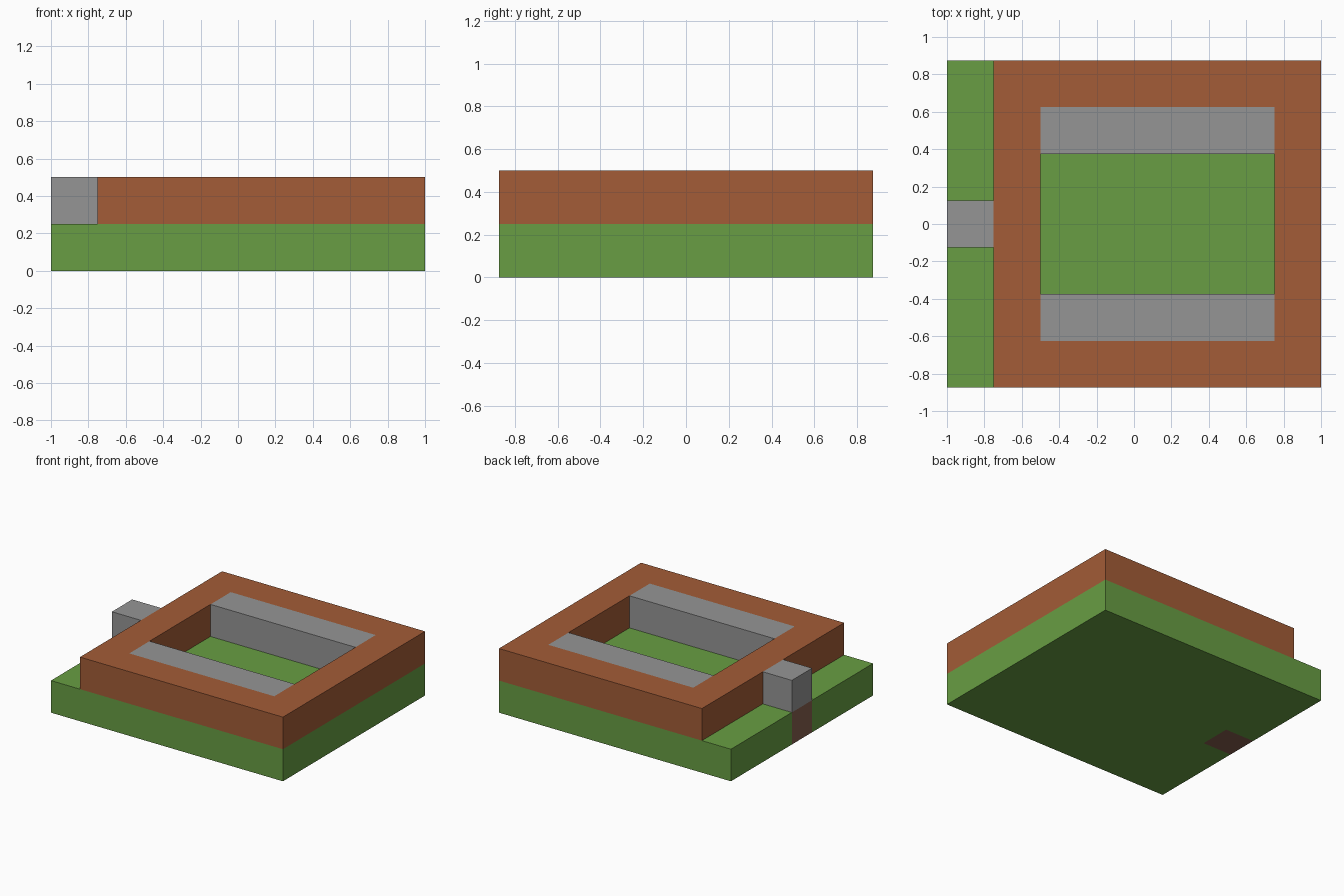
import bpy
import bmesh

U = 0.25  # block unit

default = bpy.data.objects.get("Cube")
if default:
    bpy.data.objects.remove(default, do_unlink=True)


def material(name, rgb):
    lin = [((c / 255 + 0.055) / 1.055) ** 2.4 for c in rgb]
    m = bpy.data.materials.new(name)
    m.use_nodes = True
    m.diffuse_color = (*lin, 1)
    m.node_tree.nodes["Principled BSDF"].inputs["Base Color"].default_value = (*lin, 1)
    return m


green = material("grass green", (104, 158, 67))
brown = material("clay brown", (163, 92, 55))
grey = material("stone grey", (149, 149, 149))
dark = material("dark earth", (134, 94, 78))


def rectangle(x0, x1, y0, y1):
    return [(x0, y0), (x1, y0), (x1, y1), (x0, y1)]


def prism(name, outline, z0, z1, mat, hole=None):
    """Extrude an outline upward; a hole with as many corners makes a ring."""
    bm = bmesh.new()
    outer = [bm.verts.new((x, y, z0)) for x, y in outline]
    if hole:
        inner = [bm.verts.new((x, y, z0)) for x, y in hole]
        for i in range(len(outer)):
            bm.faces.new((outer[i - 1], outer[i], inner[i], inner[i - 1]))
    else:
        bm.faces.new(outer)
    bm.normal_update()
    top = bmesh.ops.extrude_face_region(bm, geom=bm.faces[:], use_keep_orig=True)
    verts = [v for v in top["geom"] if isinstance(v, bmesh.types.BMVert)]
    bmesh.ops.translate(bm, verts=verts, vec=(0, 0, z1 - z0))
    bmesh.ops.recalc_face_normals(bm, faces=bm.faces[:])
    mesh = bpy.data.meshes.new(name)
    bm.to_mesh(mesh)
    bm.free()
    mesh.materials.append(mat)
    obj = bpy.data.objects.new(name, mesh)
    bpy.context.collection.objects.link(obj)


X, Y, H = 4 * U, 3.5 * U, U / 2

# Grass slab, notched on its right side for the earth block
notched = [(-X, -Y), (X, -Y), (X, Y), (-X, Y),
           (-X, H), (-X + U, H), (-X + U, -H), (-X, -H)]
prism("grass_base", notched, 0, U, green)

# Earth block filling the notch, with a stone step on top
step = rectangle(-X, -X + U, -H, H)
prism("earth_block", step, 0, U, dark)
prism("stone_step", step, U, 2 * U, grey)

# Square wall around the sunken court
court = rectangle(-X + 2 * U, X - U, -Y + U, Y - U)
prism("clay_wall", rectangle(-X + U, X, -Y, Y), U, 2 * U, brown, hole=court)

# Stone benches along the front and back of the court
for name, y in (("front_bench", -2.5 * U), ("back_bench", 1.5 * U)):
    prism(name, rectangle(-X + 2 * U, X - U, y, y + U), U, 2 * U, grey)
